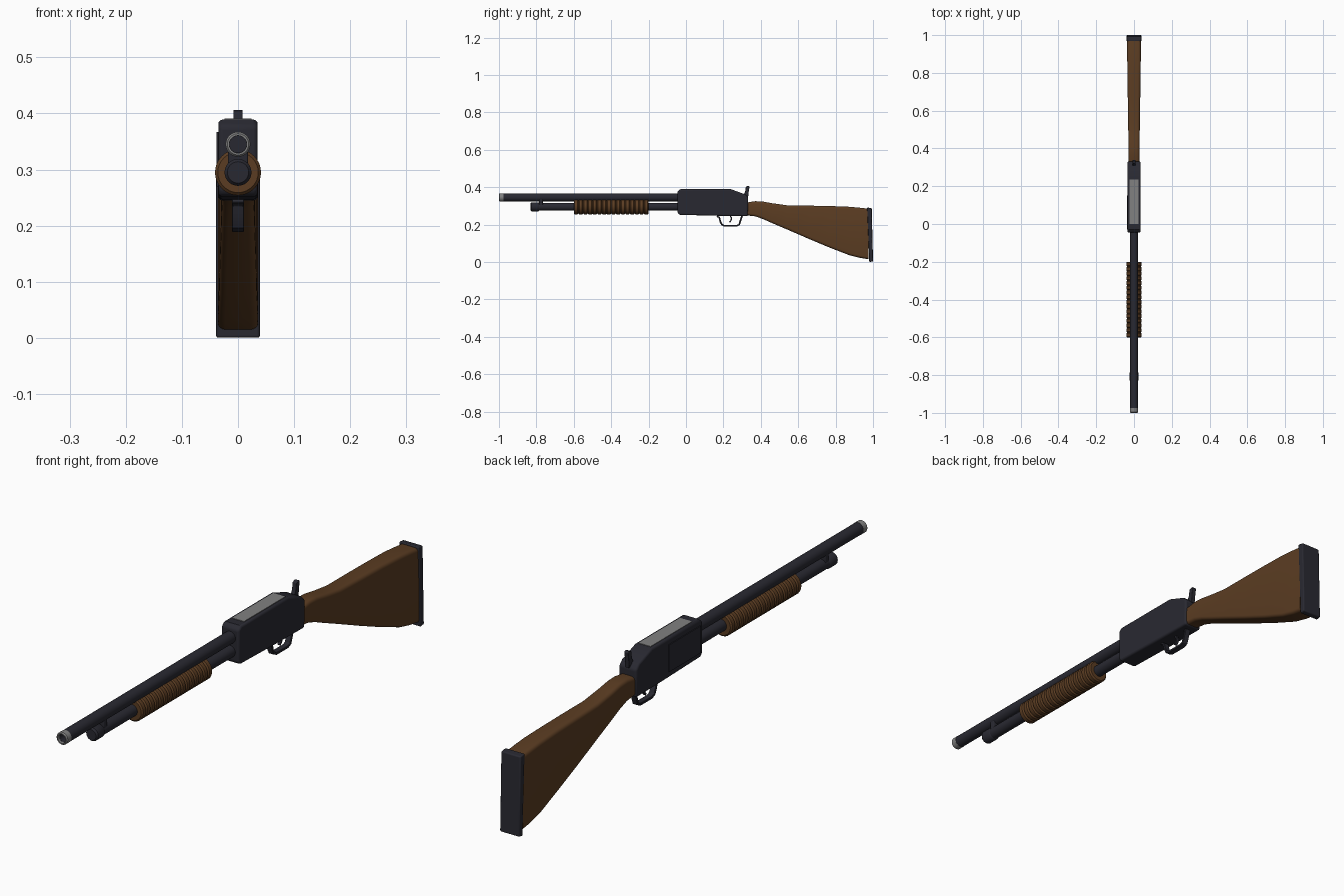
import bpy, bmesh, math
from mathutils import Vector

if "Cube" in bpy.data.objects:
    bpy.data.objects.remove(bpy.data.objects["Cube"])


def material(name, rgb):
    m = bpy.data.materials.new(name)
    m.diffuse_color = (*rgb, 1)
    m.use_nodes = True
    m.node_tree.nodes["Principled BSDF"].inputs["Base Color"].default_value = m.diffuse_color
    return m


METAL = material("dark_metal", (0.022, 0.022, 0.031))
WOOD = material("brown_wood", (0.105, 0.046, 0.016))
STEEL = material("grey_steel", (0.22, 0.22, 0.22))


def finish(name, bm, mat, bevel=0, segments=3, angle=35):
    bmesh.ops.recalc_face_normals(bm, faces=bm.faces)
    me = bpy.data.meshes.new(name)
    bm.to_mesh(me)
    bm.free()
    me.materials.append(mat)
    ob = bpy.data.objects.new(name, me)
    bpy.context.collection.objects.link(ob)
    if bevel:
        b = ob.modifiers.new("bevel", 'BEVEL')
        b.width, b.segments, b.limit_method = bevel, segments, 'ANGLE'
        b.angle_limit = math.radians(40)
    bpy.ops.object.select_all(action='DESELECT')
    bpy.context.view_layer.objects.active = ob
    ob.select_set(True)
    bpy.ops.object.shade_smooth_by_angle(angle=math.radians(angle))
    return ob


def loft(name, rings, mat, caps=True, **kw):
    """Skin a list of closed rings of points."""
    bm = bmesh.new()
    vs = [[bm.verts.new(p) for p in r] for r in rings]
    n = len(vs[0])
    for a, b in zip(vs, vs[1:]):
        for i in range(n):
            bm.faces.new((a[i], a[(i + 1) % n], b[(i + 1) % n], b[i]))
    if caps:
        bm.faces.new(vs[0])
        bm.faces.new(vs[-1])
    return finish(name, bm, mat, **kw)


def lathe(name, profile, z, mat, sides=28, **kw):
    """Revolve (y, radius) pairs around a line along y at height z."""
    t = [2 * math.pi * i / sides for i in range(sides)]
    return loft(name, [[(r * math.cos(a), y, z + r * math.sin(a)) for a in t]
                       for y, r in profile], mat, **kw)


def plate(name, outline, x0, x1, mat, **kw):
    """Extrude a (y, z) outline from x0 to x1."""
    return loft(name, [[(x, y, z) for y, z in outline] for x in (x0, x1)], mat, **kw)


def box(name, x0, x1, y0, y1, z0, z1, mat, **kw):
    return plate(name, [(y0, z0), (y1, z0), (y1, z1), (y0, z1)], x0, x1, mat, **kw)


def strap(name, path, hx, t, mat, **kw):
    """Flat strip following a (y, z) path, half width hx, thickness t."""
    pts = [Vector(p) for p in path]
    rings = []
    for i, p in enumerate(pts):
        d = (pts[min(i + 1, len(pts) - 1)] - pts[max(i - 1, 0)]).normalized()
        n = Vector((-d.y, d.x)) * t / 2
        a, b = p + n, p - n
        rings.append([(-hx, *a), (hx, *a), (hx, *b), (-hx, *b)])
    return loft(name, rings, mat, **kw)


# Barrel with hollow muzzle and grey muzzle ring
BZ, TZ = 0.345, 0.295
lathe("barrel", [(-0.95, 0.015), (-0.99, 0.015), (-0.99, 0.0215), (-0.03, 0.0215)], BZ, METAL)
lathe("muzzle_ring", [(-0.975, 0.0222), (-0.996, 0.0222), (-1.0, 0.019),
                      (-1.0, 0.0155), (-0.975, 0.0155), (-0.975, 0.0222)], BZ, STEEL, caps=False)

# Magazine tube, end cap and clamp to the barrel
lathe("magazine_tube", [(-0.80, 0.021), (-0.03, 0.021)], TZ, METAL)
lathe("magazine_cap", [(-0.832, 0.019), (-0.826, 0.024), (-0.79, 0.024), (-0.785, 0.021)], TZ, METAL)
box("barrel_clamp", -0.018, 0.018, -0.785, -0.765, 0.295, 0.345, METAL, bevel=0.003)

# Ridged pump grip
ridges, y0, y1 = 16, -0.6, -0.2
step = (y1 - y0) / ridges
grip = [(y0, 0.021)]
for i in range(ridges):
    y = y0 + i * step
    grip += [(y, 0.036), (y + step * 0.2, 0.041), (y + step * 0.8, 0.041), (y + step, 0.036)]
grip.append((y1, 0.021))
lathe("pump_grip", grip, TZ, WOOD, sides=32, angle=30)

# Receiver body
plate("receiver", [(-0.045, 0.262), (-0.035, 0.252), (0.17, 0.247), (0.33, 0.245), (0.332, 0.345),
                   (0.315, 0.362), (0.24, 0.389), (-0.03, 0.389), (-0.045, 0.378)],
      -0.035, 0.035, METAL, bevel=0.009)
box("top_plate", -0.024, 0.024, 0.0, 0.235, 0.385, 0.391, STEEL)
box("left_side_plate", -0.038, -0.033, -0.03, 0.15, 0.27, 0.367, METAL)

# Hammer at the back of the receiver
plate("hammer", [(0.30, 0.345), (0.332, 0.345), (0.336, 0.38), (0.340, 0.403), (0.333, 0.407),
                 (0.320, 0.402), (0.316, 0.375)], -0.008, 0.008, METAL, bevel=0.002)

# Trigger guard and trigger
strap("trigger_guard", [(0.165, 0.245), (0.178, 0.238), (0.184, 0.215), (0.192, 0.199), (0.206, 0.193),
                        (0.27, 0.193), (0.284, 0.199), (0.291, 0.22), (0.30, 0.248)],
      0.011, 0.009, METAL, bevel=0.0015, segments=1)
strap("trigger", [(0.235, 0.25), (0.243, 0.235), (0.241, 0.222), (0.232, 0.212)],
      0.005, 0.007, METAL)


# Stock: rounded-rectangle sections along y
def section(y, top, bottom, hx, r=0.013, k=5):
    ring = []
    for cx, cz, a0 in ((1, 1, 0), (-1, 1, 90), (-1, -1, 180), (1, -1, 270)):
        for j in range(k):
            a = math.radians(a0 + 90 * j / (k - 1))
            z = (top - r) if cz > 0 else (bottom + r)
            ring.append((cx * (hx - r) + r * math.cos(a), y, z + r * math.sin(a)))
    return ring


stock = [(0.325, 0.318, 0.249, 0.029), (0.37, 0.325, 0.244, 0.029), (0.41, 0.323, 0.230, 0.029),
         (0.46, 0.314, 0.208, 0.030), (0.54, 0.303, 0.174, 0.031), (0.66, 0.301, 0.122, 0.033),
         (0.77, 0.299, 0.076, 0.034), (0.874, 0.295, 0.036, 0.036), (0.93, 0.290, 0.022, 0.036),
         (0.975, 0.285, 0.015, 0.036)]
loft("stock", [section(*s) for s in stock], WOOD, angle=40)

# Butt pad
plate("butt_pad", [(0.980, 0.0), (1.0, 0.003), (0.993, 0.288), (0.968, 0.291)],
      -0.039, 0.039, METAL, bevel=0.004)
